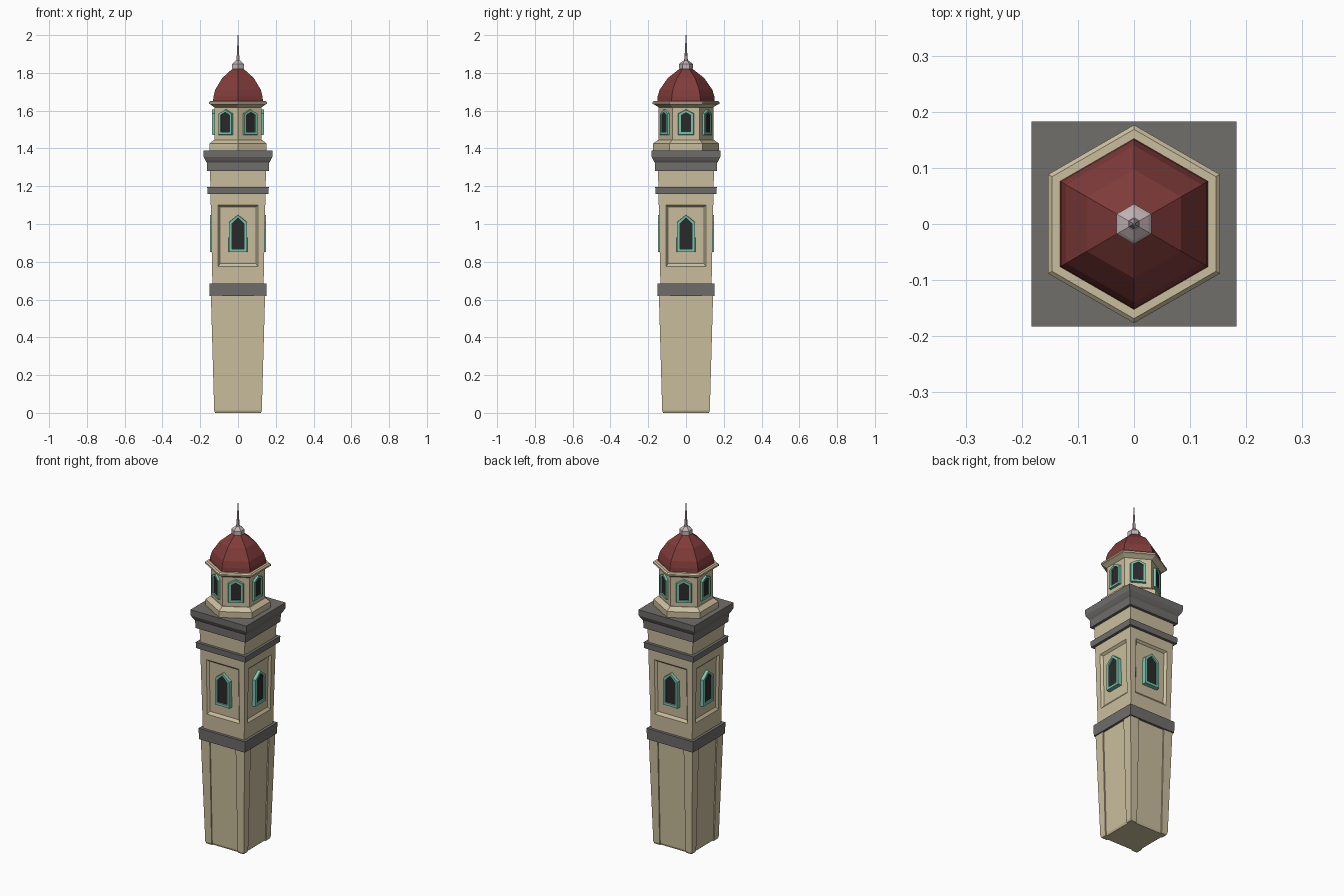
import bpy, bmesh, math
from mathutils import Matrix, Vector

if "Cube" in bpy.data.objects:
    bpy.data.objects.remove(bpy.data.objects["Cube"])


def material(name, rgb):
    m = bpy.data.materials.new(name)
    lin = [((c / 255 + 0.055) / 1.055) ** 2.4 for c in rgb]
    m.diffuse_color = (*lin, 1)
    m.use_nodes = True
    m.node_tree.nodes["Principled BSDF"].inputs["Base Color"].default_value = m.diffuse_color
    return m


CREAM = material("cream stone", (202, 190, 157))
GREY = material("grey stone", (112, 110, 107))
RED = material("dark red roof", (128, 60, 58))
TEAL = material("teal frame", (122, 194, 172))
DARK = material("dark glass", (42, 42, 42))
PALE = material("pale metal", (196, 180, 180))


def finish(name, bm, *mats):
    bmesh.ops.remove_doubles(bm, verts=bm.verts, dist=1e-5)
    bmesh.ops.recalc_face_normals(bm, faces=bm.faces)
    me = bpy.data.meshes.new(name)
    bm.to_mesh(me)
    bm.free()
    for m in mats:
        me.materials.append(m)
    ob = bpy.data.objects.new(name, me)
    bpy.context.collection.objects.link(ob)
    return ob


def loft(name, rings, mat):
    """Skin a stack of equal-length rings and cap both ends."""
    bm = bmesh.new()
    rows = [[bm.verts.new(p) for p in r] for r in rings]
    n = len(rows[0])
    for a, b in zip(rows, rows[1:]):
        for i in range(n):
            j = (i + 1) % n
            bm.faces.new((a[i], a[j], b[j], b[i]))
    bm.faces.new(rows[0][::-1])
    bm.faces.new(rows[-1])
    return finish(name, bm, mat)


def stack(name, sides, profile, mat):
    """Profile of (apothem, z); squares face the axes, hexagons point to y."""
    phase = math.pi / 4 if sides == 4 else math.pi / 2
    k = 1 / math.cos(math.pi / sides)
    rings = [[(a * k * math.cos(phase + math.tau * i / sides),
               a * k * math.sin(phase + math.tau * i / sides), z)
              for i in range(sides)] for a, z in profile]
    return loft(name, rings, mat)


def notched(h, z, w=0.085, d=0.007):
    """Square section with a shallow recess in each side."""
    side = [(-h, -h), (-w, -h), (-w, -h + d), (w, -h + d), (w, -h)]
    return [Matrix.Rotation(k * math.pi / 2, 3, 'Z') @ Vector((x, y, z))
            for k in range(4) for x, y in side]


# Tapered lower shaft with corner pilasters
loft("lower_shaft", [notched(0.121, 0), notched(0.126, 0.012), notched(0.144, 0.64)], CREAM)

# Middle shaft: sloped sides, each with a sunken panel
bm = bmesh.new()
Z0, Z1 = 0.66, 1.30


def half(z):
    return 0.135 + (z - Z0) * 0.021


for k in range(4):
    rot = Matrix.Rotation(k * math.pi / 2, 3, 'Z')

    def rect(w, za, zb, depth):
        pts = []
        for s, z in ((-1, za), (1, za), (1, zb), (-1, zb)):
            pts.append(bm.verts.new(rot @ Vector((s * (w or half(z)), depth - half(z), z))))
        return pts

    loops = [rect(None, Z0, Z1, 0), rect(0.106, 0.775, 1.10, 0), rect(0.095, 0.79, 1.089, 0.012)]
    for a, b in zip(loops, loops[1:]):
        for i in range(4):
            j = (i + 1) % 4
            bm.faces.new((a[i], a[j], b[j], b[i]))
    bm.faces.new(loops[-1])
bmesh.ops.remove_doubles(bm, verts=bm.verts, dist=1e-5)
bmesh.ops.holes_fill(bm, edges=[e for e in bm.edges if e.is_boundary], sides=4)
finish("middle_shaft", bm, CREAM)

# Grey bands and main cornice
stack("lower_band", 4, [(0.150, 0.62), (0.152, 0.685)], GREY)
stack("upper_band", 4, [(0.161, 1.16), (0.163, 1.195)], GREY)
stack("main_cornice", 4, [(0.164, 1.28), (0.165, 1.325), (0.172, 1.335),
                          (0.182, 1.355), (0.183, 1.39)], GREY)

# Hexagonal lantern, cornice, dome and finial
stack("lantern_base", 6, [(0.152, 1.39), (0.152, 1.425), (0.128, 1.445)], CREAM)
stack("lantern_drum", 6, [(0.125, 1.44), (0.125, 1.63)], CREAM)
stack("lantern_cornice", 6, [(0.125, 1.618), (0.145, 1.632), (0.153, 1.636),
                             (0.153, 1.645), (0.146, 1.652)], CREAM)
stack("dome", 6, [(0.132, 1.65), (0.130, 1.675), (0.121, 1.71), (0.084, 1.772), (0.026, 1.825)], RED)
stack("finial_base", 6, [(0.026, 1.815), (0.031, 1.823), (0.031, 1.846),
                         (0.026, 1.852), (0.010, 1.866)], PALE)
stack("spire", 6, [(0.009, 1.86), (0.006, 1.90), (0.0015, 2.0)], PALE)


def window(name, angle, back, front, w, z0, zs, z1, border, sink):
    """Pointed frame around a sunken dark pane, facing +x then turned."""
    def outline(x, g):
        return [(x, -w + g, z0 + g), (x, w - g, z0 + g), (x, w - g, zs - g * 0.5),
                (x, 0, z1 - g), (x, -w + g, zs - g * 0.5)]
    rot = Matrix.Rotation(angle, 3, 'Z')
    bm = bmesh.new()
    rows = [[bm.verts.new(rot @ Vector(p)) for p in outline(x, g)]
            for x, g in ((back, 0), (front, 0.003), (front, border), (front - sink, border))]
    for a, b in zip(rows, rows[1:]):
        for i in range(5):
            j = (i + 1) % 5
            bm.faces.new((a[i], a[j], b[j], b[i]))
    bm.faces.new(rows[-1]).material_index = 1
    bm.faces.new(rows[0][::-1])
    finish(name, bm, TEAL, DARK)


# Windows on the shaft and lantern
for k in range(4):
    window("shaft_window", k * math.pi / 2, 0.118, 0.149, 0.050, 0.85, 1.01, 1.05, 0.018, 0.008)
for k in range(6):
    window("lantern_window", k * math.pi / 3, 0.120, 0.137, 0.043, 1.47, 1.585, 1.608, 0.016, 0.007)
